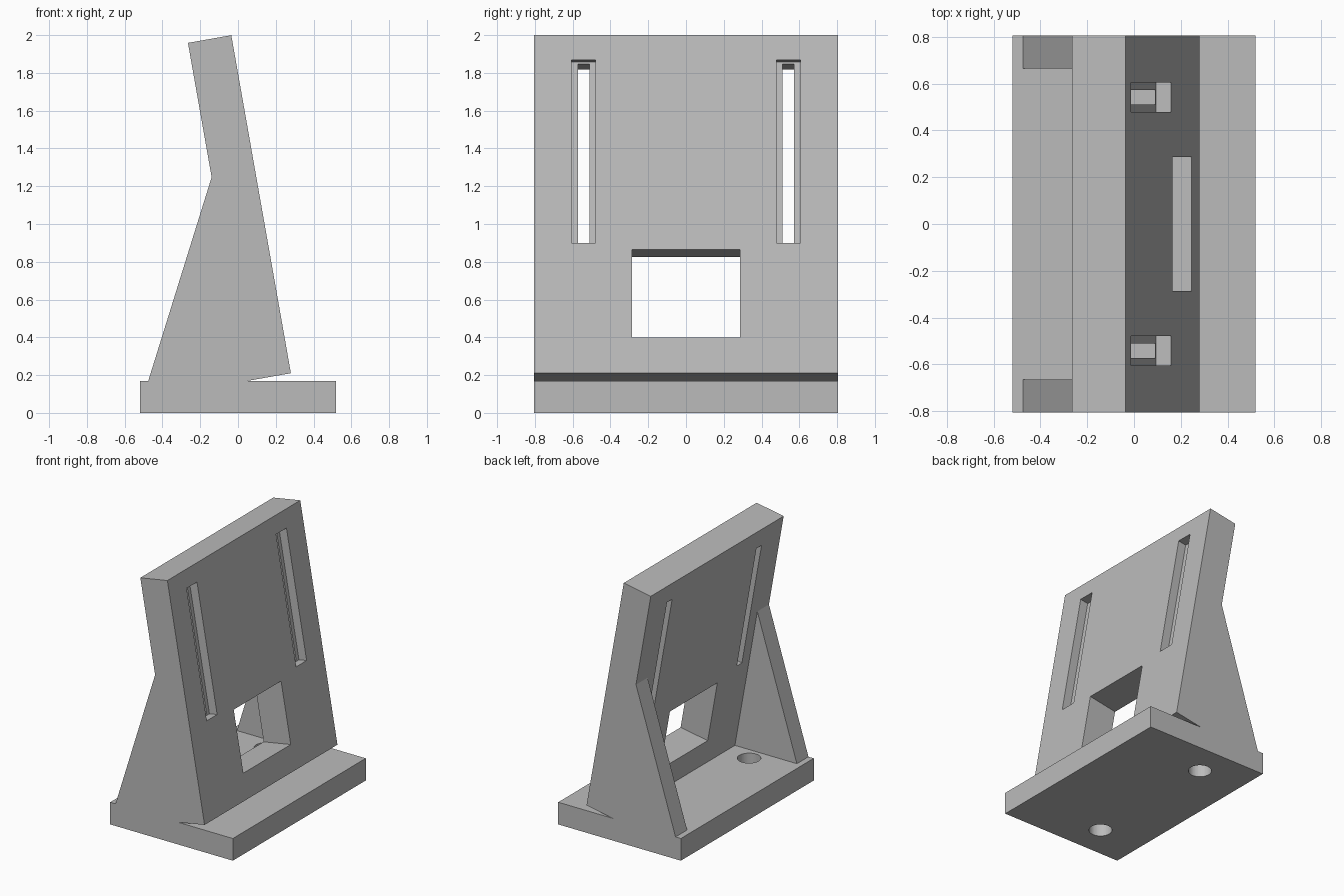
import bpy
import bmesh
import math

cube = bpy.data.objects.get("Cube")
if cube:
    bpy.data.objects.remove(cube, do_unlink=True)

GREY = (0.5, 0.5, 0.5, 1.0)
material = bpy.data.materials.new("light grey")
material.use_nodes = True
material.diffuse_color = GREY
material.node_tree.nodes["Principled BSDF"].inputs["Base Color"].default_value = GREY

# Main dimensions
HALF_X, HALF_Y, BASE_H = 0.52, 0.805, 0.17
TILT = math.radians(10)
THICK, LENGTH = 0.233, 1.817
GUSSET_IN = 0.665


def link(name, bm):
    bmesh.ops.recalc_face_normals(bm, faces=bm.faces)
    mesh = bpy.data.meshes.new(name)
    bm.to_mesh(mesh)
    bm.free()
    mesh.materials.append(material)
    obj = bpy.data.objects.new(name, mesh)
    bpy.context.collection.objects.link(obj)
    return obj


def prism(name, profile, y0, y1):
    """Extrude an (x, z) outline along y."""
    bm = bmesh.new()
    face = bm.faces.new([bm.verts.new((x, y0, z)) for x, z in profile])
    new = bmesh.ops.extrude_face_region(bm, geom=[face])["geom"]
    verts = [v for v in new if isinstance(v, bmesh.types.BMVert)]
    bmesh.ops.translate(bm, verts=verts, vec=(0, y1 - y0, 0))
    return link(name, bm)


def on_plate(depth, up):
    """Point at a depth behind the sloping face and a distance up it."""
    s, c = math.sin(TILT), math.cos(TILT)
    return (0.28 - up * s - depth * c, 0.21 + up * c - depth * s)


def plate_box(name, d0, d1, u0, u1, y0, y1):
    corners = [(d0, u0), (d1, u0), (d1, u1), (d0, u1)]
    return prism(name, [on_plate(d, u) for d, u in corners], y0, y1)


def cylinder(name, x, y, radius, height):
    bm = bmesh.new()
    bmesh.ops.create_cone(bm, cap_ends=True, segments=48, radius1=radius,
                          radius2=radius, depth=height)
    bmesh.ops.translate(bm, verts=bm.verts, vec=(x, y, BASE_H / 2))
    return link(name, bm)


def cut(target, cutters):
    for cutter in cutters:
        mod = target.modifiers.new("cut", "BOOLEAN")
        mod.operation = "DIFFERENCE"
        mod.solver = "EXACT"
        mod.object = cutter
        bpy.context.view_layer.update()
        graph = bpy.context.evaluated_depsgraph_get()
        mesh = bpy.data.meshes.new_from_object(target.evaluated_get(graph))
        target.modifiers.clear()
        target.data = mesh
        bpy.data.objects.remove(cutter, do_unlink=True)


# Base slab with two bolt holes
base = prism("base", [(-HALF_X, 0), (HALF_X, 0), (HALF_X, BASE_H), (-HALF_X, BASE_H)],
             -HALF_Y, HALF_Y)
cut(base, [cylinder("bolt_hole", -0.15, side * 0.55, 0.082, 1) for side in (-1, 1)])

# Leaning plate with a window and two stepped slots
plate = plate_box("leaning_plate", 0, THICK, 0, LENGTH, -HALF_Y, HALF_Y)
cutters = [plate_box("window", -0.1, 0.4, 0.193, 0.665, -0.287, 0.287)]
for side in (-1, 1):
    y = side * 0.542
    cutters.append(plate_box("slot_recess", -0.1, 0.066, 0.70, 1.685, y - 0.063, y + 0.063))
    cutters.append(plate_box("slot", -0.1, 0.4, 0.712, 1.673, y - 0.031, y + 0.031))
cut(plate, cutters)

# Triangular side gussets behind the plate
foot = on_plate(THICK, 0)
tip = on_plate(THICK, 1.095)
for side, label in ((-1, "front"), (1, "back")):
    prism(label + "_gusset", [(-0.475, BASE_H), (foot[0], BASE_H), foot, tip],
          side * GUSSET_IN, side * HALF_Y)
